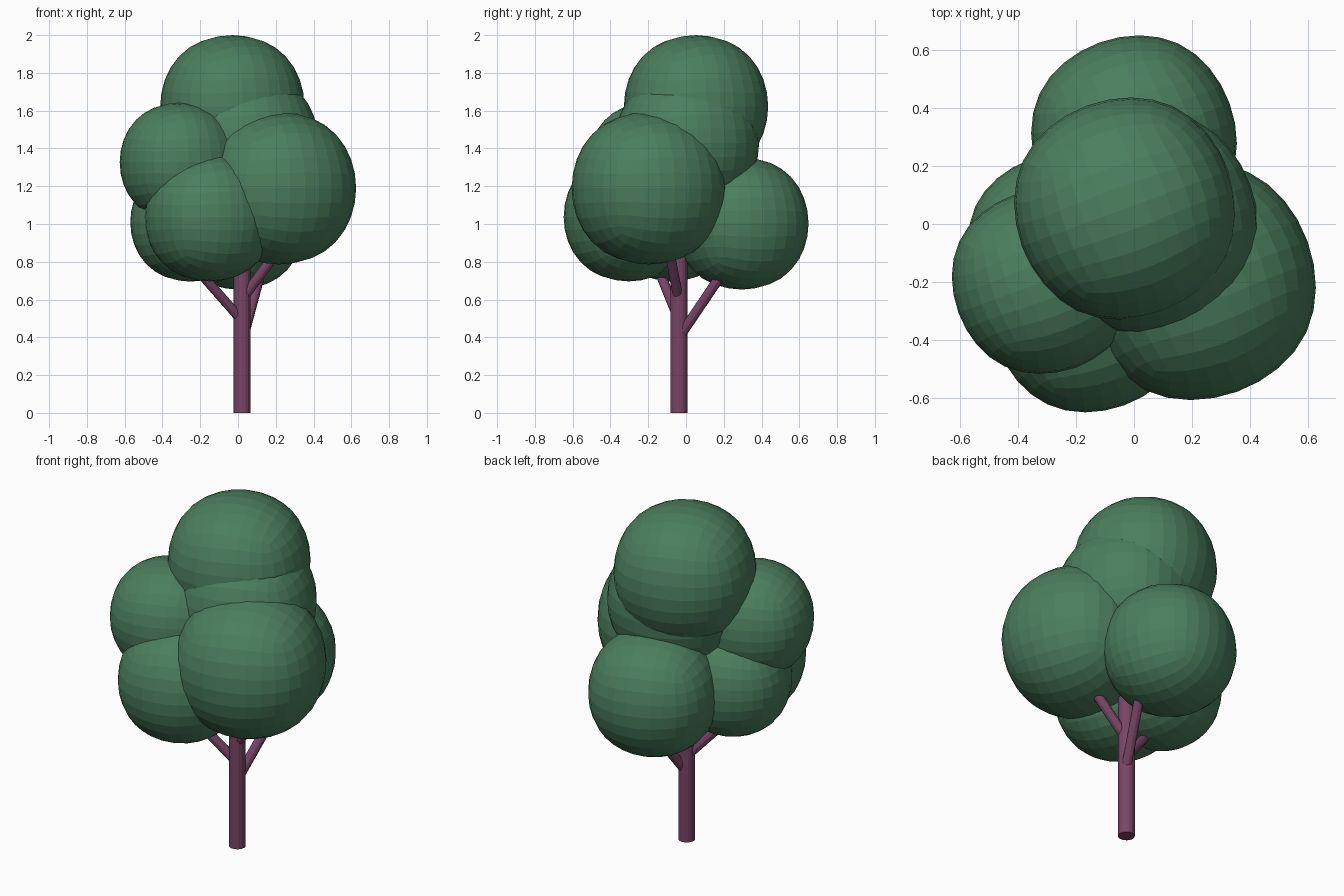
import bpy
from math import radians
from mathutils import Vector

if "Cube" in bpy.data.objects:
    bpy.data.objects.remove(bpy.data.objects["Cube"])


def material(name, color):
    m = bpy.data.materials.new(name)
    m.diffuse_color = (*color, 1)
    m.use_nodes = True
    m.node_tree.nodes["Principled BSDF"].inputs["Base Color"].default_value = m.diffuse_color
    return m


LEAF = material("leaf_green", (0.07, 0.21, 0.11))
BARK = material("bark_plum", (0.19, 0.06, 0.13))


def rod(name, start, end, radius, sides):
    a, b = Vector(start), Vector(end)
    bpy.ops.mesh.primitive_cylinder_add(vertices=sides, radius=radius,
                                        depth=(b - a).length, location=(a + b) / 2)
    ob = bpy.context.object
    ob.rotation_euler = (b - a).to_track_quat('Z', 'Y').to_euler()
    ob.name = name
    ob.data.materials.append(BARK)


def leaf_ball(name, center, radius):
    # subdivided cube; its limit surface reaches 0.8395 of the half-size on each axis
    bpy.ops.mesh.primitive_cube_add(size=2 * radius / 0.8395, location=center,
                                    rotation=(0, 0, radians(20)))
    ob = bpy.context.object
    ob.name = name
    ob.data.materials.append(LEAF)
    sub = ob.modifiers.new("round", 'SUBSURF')
    sub.levels = sub.render_levels = 3


# trunk and branches
rod("trunk", (0.022, -0.037, 0), (0.022, -0.037, 1.2), 0.045, 16)
rod("branch_left", (0.02, -0.037, 0.49), (-0.27, -0.17, 0.82), 0.026, 12)
rod("branch_right", (0.02, -0.04, 0.60), (0.22, -0.09, 0.87), 0.027, 12)
rod("branch_back", (0.03, -0.03, 0.41), (0.13, 0.22, 0.78), 0.027, 12)

# foliage
for name, center, radius in (
    ("foliage_top", (-0.03, 0.053, 1.622), 0.378),
    ("foliage_middle", (0.045, 0.005, 1.43), 0.378),
    ("foliage_right", (0.217, -0.197, 1.19), 0.404),
    ("foliage_upper_left", (-0.308, -0.197, 1.327), 0.315),
    ("foliage_front", (-0.15, -0.303, 1.037), 0.341),
    ("foliage_lower_left", (-0.252, -0.075, 1.01), 0.315),
    ("foliage_back", (0.0, 0.295, 1.003), 0.350),
):
    leaf_ball(name, center, radius)
